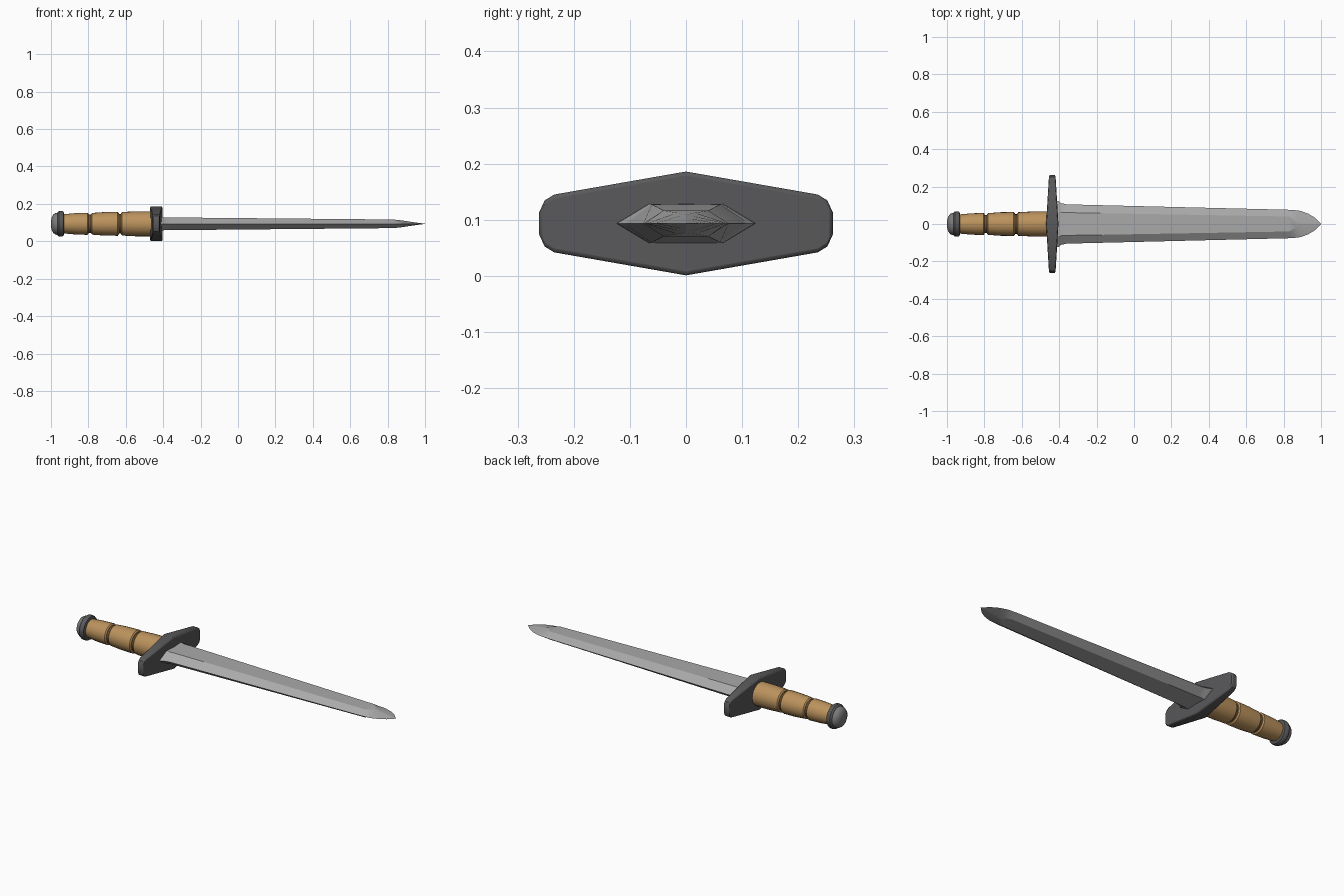
import bpy, bmesh, math

if "Cube" in bpy.data.objects:
    bpy.data.objects.remove(bpy.data.objects["Cube"])

ZC = 0.0935  # height of the sword's long axis


def material(name, r, g, b):
    m = bpy.data.materials.new(name)
    m.diffuse_color = (r, g, b, 1)
    m.use_nodes = True
    m.node_tree.nodes["Principled BSDF"].inputs["Base Color"].default_value = m.diffuse_color
    return m


steel = material("steel", 0.4, 0.4, 0.4)
dark = material("dark_metal", 0.10, 0.10, 0.105)
wood = material("wood", 0.50, 0.29, 0.11)
brown = material("dark_wood", 0.16, 0.085, 0.03)
pale = material("pommel_metal", 0.2, 0.2, 0.2)


def loft(name, rings, mat, angle=30):
    """Skin equal-length rings of points and cap both ends."""
    bm = bmesh.new()
    vs = [[bm.verts.new(p) for p in ring] for ring in rings]
    n = len(vs[0])
    for a, b in zip(vs, vs[1:]):
        for i in range(n):
            j = (i + 1) % n
            bm.faces.new((a[i], a[j], b[j], b[i]))
    bm.faces.new(vs[0])
    bm.faces.new(vs[-1])
    bmesh.ops.remove_doubles(bm, verts=bm.verts, dist=1e-5)
    bmesh.ops.recalc_face_normals(bm, faces=bm.faces)
    me = bpy.data.meshes.new(name)
    bm.to_mesh(me)
    bm.free()
    ob = bpy.data.objects.new(name, me)
    bpy.context.collection.objects.link(ob)
    me.materials.append(mat)
    bpy.ops.object.select_all(action='DESELECT')
    ob.select_set(True)
    bpy.context.view_layer.objects.active = ob
    bpy.ops.object.shade_smooth_by_angle(angle=math.radians(angle))
    return ob


def turned(name, profile, mat, n=24):
    """Round part along x from (x, radius) pairs."""
    rings = [[(x, r * math.cos(k * math.tau / n), ZC + r * math.sin(k * math.tau / n))
              for k in range(n)] for x, r in profile]
    return loft(name, rings, mat)


# Blade: six-sided section (x, edge half width, flat half width, half thickness)
stations = [(-0.42, 0.125, 0.066, 0.035), (-0.403, 0.123, 0.065, 0.035),
            (-0.392, 0.112, 0.063, 0.034), (-0.36, 0.105, 0.061, 0.034),
            (0.83, 0.076, 0.040, 0.023), (0.87, 0.073, 0.016, 0.019),
            (0.89, 0.070, 0.001, 0.016), (0.93, 0.056, 0.0008, 0.010),
            (0.965, 0.035, 0.0005, 0.005), (1.0, 0.0005, 0.0002, 0.0005)]
loft("blade", [[(x, e, ZC), (x, f, ZC + h), (x, -f, ZC + h),
                (x, -e, ZC), (x, -f, ZC - h), (x, f, ZC - h)]
               for x, e, f, h in stations], steel, 20)

# Guard: rectangular sections along y (y, half height, half thickness)
half = [(0.262, 0.019, 0.016), (0.252, 0.041, 0.0175), (0.235, 0.0515, 0.019)]
sections = [(-y, h, t) for y, h, t in half] + [(0, 0.0925, 0.033)] + half[::-1]
GX = -0.437
guard = loft("guard", [[(GX - t, y, ZC - h), (GX + t, y, ZC - h),
                        (GX + t, y, ZC + h), (GX - t, y, ZC + h)]
                       for y, h, t in sections], dark, 25)
bev = guard.modifiers.new("bevel", 'BEVEL')
bev.width = 0.006
bev.segments = 2
bev.limit_method = 'ANGLE'
bev.angle_limit = math.radians(40)

# Grip: three slightly swelling wooden sections over a darker core
turned("grip_core", [(-0.95, 0.046), (-0.44, 0.056)], brown)
for i, (x0, x1, r0, r1) in enumerate([(-0.94, -0.798, 0.051, 0.059),
                                      (-0.786, -0.637, 0.058, 0.064),
                                      (-0.625, -0.455, 0.063, 0.067)]):
    d = x1 - x0
    turned(f"grip_section_{i + 1}",
           [(x0, r0 - 0.007), (x0 + 0.006, r0), (x0 + d / 2, (r0 + r1) / 2 + 0.002),
            (x1 - 0.006, r1), (x1, r1 - 0.007)], wood)

# Pommel: dark collar with a domed cap
turned("pommel_collar", [(-0.967, 0.056), (-0.963, 0.064), (-0.957, 0.068),
                         (-0.940, 0.068), (-0.933, 0.064), (-0.929, 0.052)], dark)
turned("pommel_cap", [(-1.0, 0.003), (-0.999, 0.020), (-0.995, 0.036),
                      (-0.987, 0.050), (-0.975, 0.058), (-0.955, 0.060)], pale)
